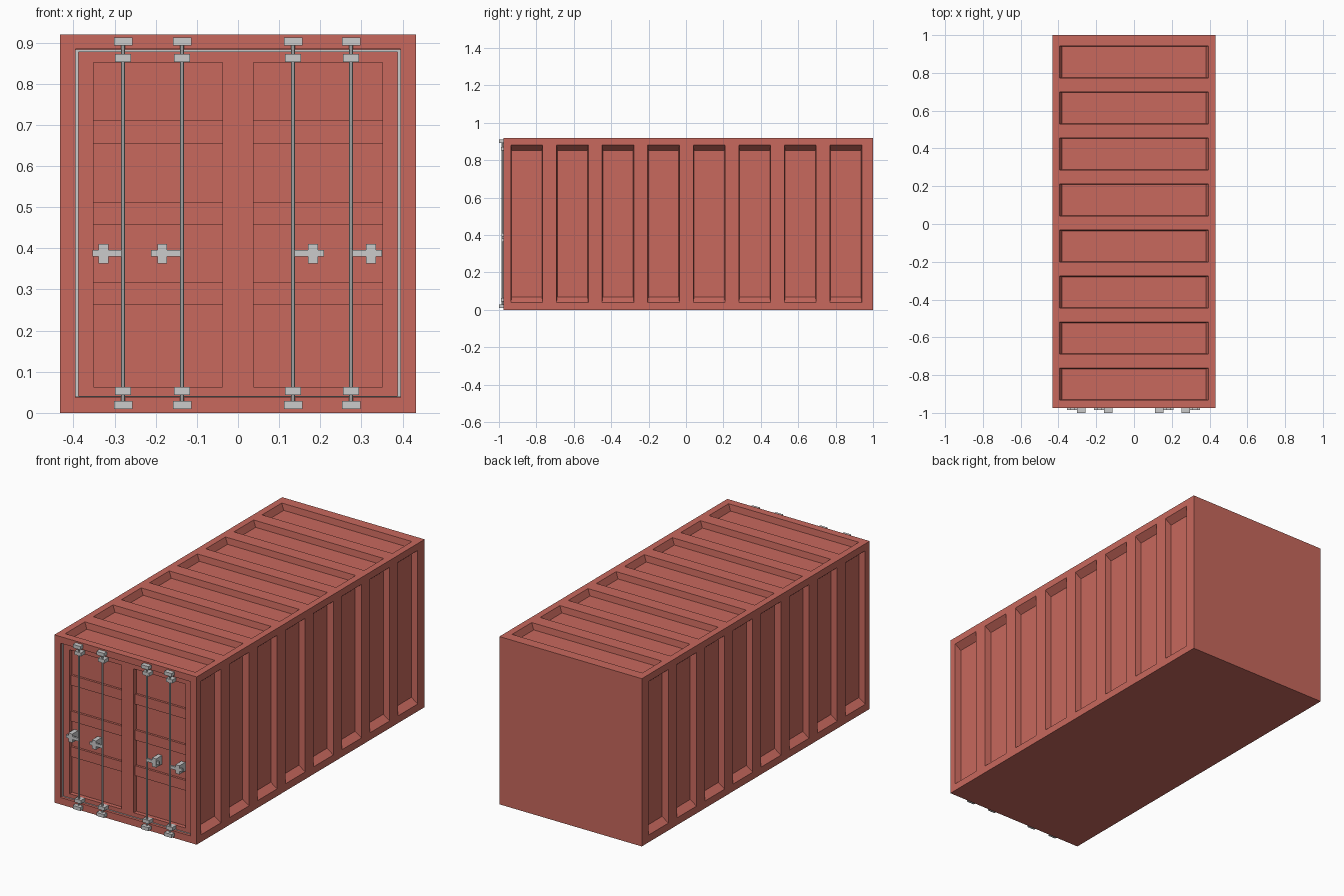
import bpy, bmesh
from mathutils import Vector

if "Cube" in bpy.data.objects:
    bpy.data.objects.remove(bpy.data.objects["Cube"])

red = bpy.data.materials.new("red_paint")
red.diffuse_color = (0.58, 0.14, 0.11, 1)
red.use_nodes = True
red.node_tree.nodes["Principled BSDF"].inputs["Base Color"].default_value = red.diffuse_color


def make_object(name, bm, mat=None):
    bmesh.ops.recalc_face_normals(bm, faces=bm.faces)
    me = bpy.data.meshes.new(name)
    bm.to_mesh(me)
    bm.free()
    if mat:
        me.materials.append(mat)
    ob = bpy.data.objects.new(name, me)
    bpy.context.collection.objects.link(ob)
    return ob


def add_box(bm, x0, x1, y0, y1, z0, z1):
    vs = bmesh.ops.create_cube(bm, size=1)["verts"]
    for v in vs:
        v.co = Vector((x1 if v.co.x > 0 else x0,
                       y1 if v.co.y > 0 else y0,
                       z1 if v.co.z > 0 else z0))


def add_pocket(bm, centre, normal, u, v, hu, hv, depth, iu=0.0, iv=0.0):
    """Tapered cutter: half sizes hu, hv at the surface, inset iu, iv at the floor."""
    c, n, u, v = Vector(centre), Vector(normal), Vector(u), Vector(v)
    rings = []
    for t in (0.01, -depth):
        k = t / depth
        a, b = hu + iu * k, hv + iv * k
        rings.append([bm.verts.new(c + n * t + u * a * i + v * b * j)
                      for i, j in ((-1, -1), (1, -1), (1, 1), (-1, 1))])
    bm.faces.new(rings[0])
    bm.faces.new(rings[1][::-1])
    for i in range(4):
        j = (i + 1) % 4
        bm.faces.new((rings[0][i], rings[1][i], rings[1][j], rings[0][j]))


def cut(target, bm):
    cutter = make_object("pocket_cutter", bm, red)
    cutter.hide_render = True
    mod = target.modifiers.new("pockets", "BOOLEAN")
    mod.operation = "DIFFERENCE"
    mod.solver = "EXACT"
    mod.object = cutter
    bpy.context.view_layer.objects.active = target
    bpy.ops.object.modifier_apply(modifier=mod.name)
    bpy.data.objects.remove(cutter, do_unlink=True)


W, FRONT, BACK, H = 0.432, -0.975, 1.0, 0.92
DOOR = FRONT + 0.018          # recessed door plane
FLOOR = DOOR + 0.022          # floor of the door panels
X, Y, Z = (1, 0, 0), (0, 1, 0), (0, 0, 1)

# container body
bm = bmesh.new()
add_box(bm, -W, W, FRONT, BACK, 0, H)
body = make_object("container_body", bm, red)

# wall and roof corrugation pockets, plus the door recess
bm = bmesh.new()
for i in range(8):
    y = -0.851 + i * 0.2437
    for s in (-1, 1):
        add_pocket(bm, (s * W, y, 0.461), (s, 0, 0), Y, Z, 0.085, 0.421, 0.035, 0.004, 0.029)
    add_pocket(bm, (0, y + 0.003, H), Z, X, Y, 0.395, 0.085, 0.035, 0.015, 0.004)
add_pocket(bm, (0, FRONT, 0.461), (0, -1, 0), X, Z, 0.395, 0.423, DOOR - FRONT)
cut(body, bm)

# sunken panels of the two doors
bm = bmesh.new()
for s in (-1, 1):
    add_pocket(bm, (s * 0.1945, DOOR, 0.4575), (0, -1, 0), X, Z, 0.157, 0.3945, FLOOR - DOOR)
cut(body, bm)

# horizontal door ribs
bm = bmesh.new()
for s in (-1, 1):
    for z in (0.2905, 0.4855, 0.6825):
        xs = sorted((s * 0.038, s * 0.351))
        add_box(bm, *xs, FLOOR - 0.012, FLOOR + 0.003, z - 0.0275, z + 0.0275)
make_object("door_ribs", bm, red)

# thin grey seal around the doors
bm = bmesh.new()
y0, y1 = DOOR - 0.004, DOOR + 0.002
for s in (-1, 1):
    xs = sorted((s * 0.388, s * 0.3945))
    add_box(bm, *xs, y0, y1, 0.0385, 0.8835)
add_box(bm, -0.388, 0.388, y0, y1, 0.877, 0.8835)
add_box(bm, -0.388, 0.388, y0, y1, 0.0385, 0.041)
make_object("door_seal", bm)

# locking rods with their keepers, guides and handles
for n, (x, side) in enumerate(((-0.279, -1), (-0.136, -1), (0.134, 1), (0.275, 1)), 1):
    bpy.ops.mesh.primitive_cylinder_add(vertices=12, radius=0.005, depth=0.88,
                                        location=(x, -0.981, 0.461))
    rod = bpy.context.object
    rod.name = f"locking_rod_{n}"
    bpy.ops.object.shade_smooth_by_angle()

    bm = bmesh.new()
    for z in (0.0195, 0.9025):
        add_box(bm, x - 0.0225, x + 0.0225, -1.0, FRONT + 0.002, z - 0.0095, z + 0.0095)
    for z in (0.0535, 0.8625):
        add_box(bm, x - 0.0195, x + 0.0195, -0.99, DOOR + 0.002, z - 0.0095, z + 0.0095)
    make_object(f"rod_brackets_{n}", bm)

    bm = bmesh.new()
    xs = sorted((x, x + side * 0.075))
    add_box(bm, *xs, -0.984, -0.974, 0.38, 0.396)
    c = x + side * 0.048
    add_box(bm, c - 0.012, c + 0.012, -0.986, FLOOR + 0.002, 0.363, 0.411)
    make_object(f"rod_handle_{n}", bm)
